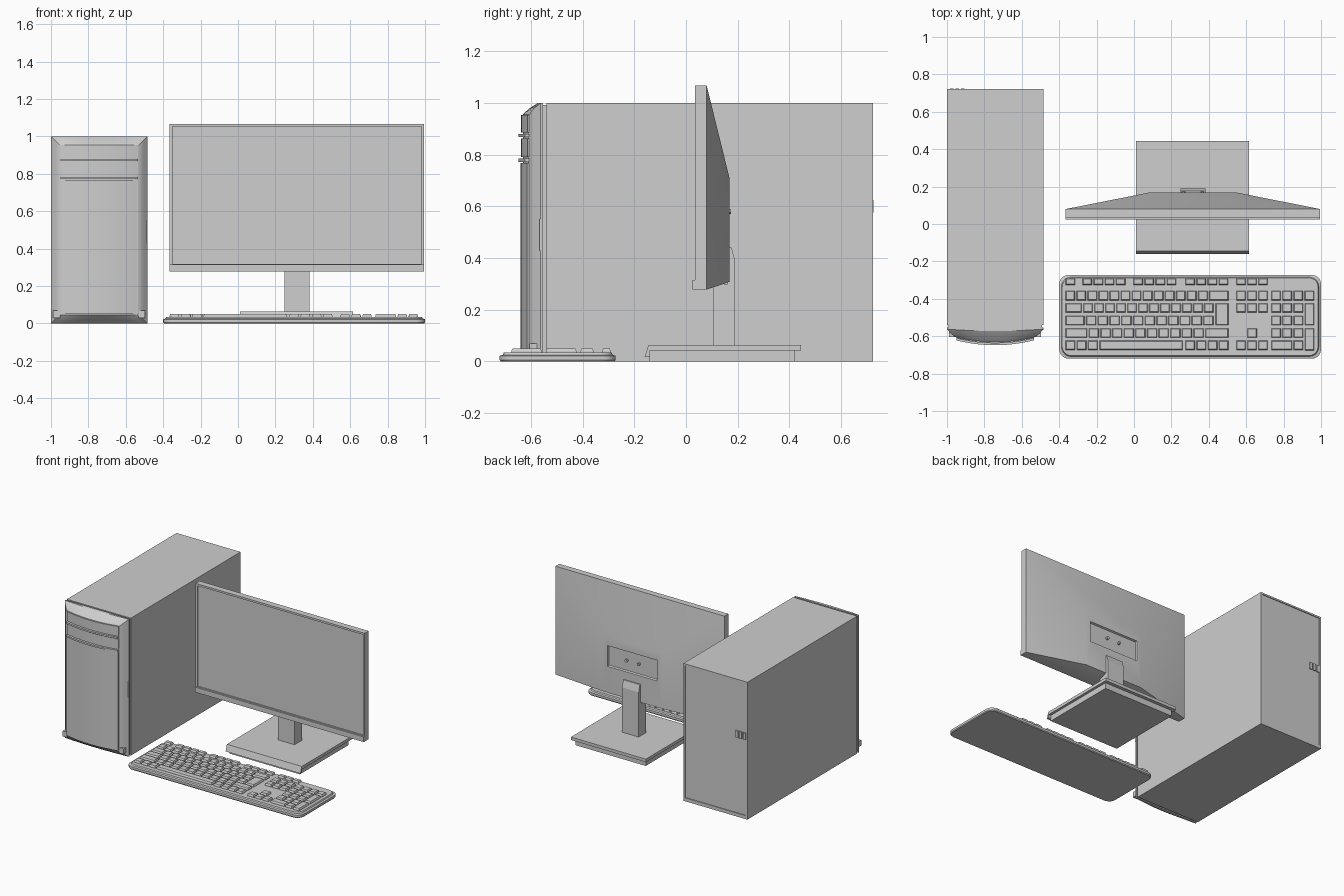
import bpy, bmesh, math

cube = bpy.data.objects.get("Cube")
if cube:
    bpy.data.objects.remove(cube, do_unlink=True)

grey = bpy.data.materials.new("light grey")
grey.use_nodes = True
grey.diffuse_color = (0.62, 0.62, 0.62, 1)
grey.node_tree.nodes["Principled BSDF"].inputs["Base Color"].default_value = (0.62, 0.62, 0.62, 1)


def add_loft(bm, rings, caps=True):
    """Skin a list of equally long rings of points."""
    loops = [[bm.verts.new(p) for p in ring] for ring in rings]
    n = len(loops[0])
    for a, b in zip(loops, loops[1:]):
        for i in range(n):
            j = (i + 1) % n
            bm.faces.new((a[i], a[j], b[j], b[i]))
    if caps:
        bm.faces.new(loops[0][::-1])
        bm.faces.new(loops[-1])
    return loops


def finish(name, bm, smooth=False):
    bmesh.ops.recalc_face_normals(bm, faces=bm.faces)
    mesh = bpy.data.meshes.new(name)
    bm.to_mesh(mesh)
    bm.free()
    mesh.materials.append(grey)
    obj = bpy.data.objects.new(name, mesh)
    bpy.context.collection.objects.link(obj)
    if smooth:
        bpy.ops.object.select_all(action='DESELECT')
        obj.select_set(True)
        bpy.context.view_layer.objects.active = obj
        bpy.ops.object.shade_smooth_by_angle(angle=math.radians(30))
    return obj


def loft(name, rings, smooth=False):
    bm = bmesh.new()
    add_loft(bm, rings)
    return finish(name, bm, smooth)


def rect_xy(x0, x1, y0, y1, z):
    return [(x0, y0, z), (x1, y0, z), (x1, y1, z), (x0, y1, z)]


def rect_xz(x0, x1, z0, z1, y):
    return [(x0, y, z0), (x1, y, z0), (x1, y, z1), (x0, y, z1)]


def box(name, x0, x1, y0, y1, z0, z1):
    return loft(name, [rect_xy(x0, x1, y0, y1, z0), rect_xy(x0, x1, y0, y1, z1)])


# ---- Tower case ----
L, R = -1.0, -0.485
MID = (L + R) / 2
loft("tower_case", [rect_xz(L, R, 0, 1, -0.54), rect_xz(L, R, 0, 1, 0.722),
                    rect_xz(L + .012, R - .012, .025, .988, 0.722),
                    rect_xz(L + .012, R - .012, .025, .988, 0.716)])
box("bezel_seam", L + .008, R - .008, -0.556, -0.538, .008, .992)

# Latch of three small tabs on the back
for i in range(3):
    x = -0.985 + i * 0.03
    box("rear_latch_tab", x, x + 0.02, 0.71, 0.724, 0.575, 0.625)

STEPS = 14


def arc(x0, x1, y, bulge):
    """Points along a forward-bowed front edge."""
    pts = []
    for i in range(STEPS + 1):
        t = 2 * i / STEPS - 1
        pts.append(((x0 + x1) / 2 + t * (x1 - x0) / 2, y - bulge * (1 - t * t)))
    return pts


# Bowed, chamfered bezel
rings = []
for inset, y, bulge in ((0, -.553, 0), (0, -.562, .01), (.022, -.588, .018), (.045, -.605, .026)):
    edge = arc(L + inset, R - inset, y, bulge)
    rings.append([(x, yy, inset) for x, yy in edge] + [(x, yy, 1 - inset) for x, yy in edge[::-1]])
bm = bmesh.new()
loops = add_loft(bm, rings, caps=False)
for loop in (loops[0], loops[-1]):
    for i in range(STEPS):
        bm.faces.new((loop[i], loop[i + 1], loop[-2 - i], loop[-1 - i]))
finish("tower_bezel", bm, True)


def bowed_plate(name, z0, z1, y):
    edge = arc(-0.95, -0.535, y, .026)
    outline = edge + [(x, -0.59) for x, _ in edge[::-1]]
    loft(name, [[(x, yy, z) for x, yy in outline] for z in (z0, z1)], True)


bowed_plate("upper_drive_cover", 0.885, 0.952, -0.612)
bowed_plate("lower_drive_cover", 0.79, 0.862, -0.612)
bowed_plate("front_panel", 0.05, 0.768, -0.614)
for z in (0.868, 0.772):
    bowed_plate("drive_lip", z, z + 0.012, -0.622)
for x in (L + .03, R - .03):
    box("bezel_foot", x - .018, x + .018, -0.605, -0.56, .03, .07)
box("side_grip", R - .02, R + .002, -0.566, -0.556, 0.43, 0.55)

# ---- Monitor ----
ML, MR, MB, MT = -0.365, 0.995, 0.278, 1.066
MC = (ML + MR) / 2
loft("monitor_housing", [
    rect_xz(ML + .014, MR - .014, .318, MT - .014, .044),
    rect_xz(ML + .014, MR - .014, .318, MT - .014, .035),
    rect_xz(ML, MR, MB, MT, .035),
    rect_xz(ML, MR, MB, MT, .08),
    rect_xz(MC - .235, MC + .235, .308, .71, .168),
    rect_xz(MC - .2, MC + .2, .5, .65, .168),
    rect_xz(MC - .195, MC + .195, .505, .645, .156)], True)
box("monitor_chin", ML, MR, .025, .045, MB, .315)
for side in (-1, 1):
    bm = bmesh.new()
    ring = [(MC + side * .05 + .01 * math.cos(a * math.tau / 12), .58 + .01 * math.sin(a * math.tau / 12))
            for a in range(12)]
    add_loft(bm, [[(x, y, z) for x, z in ring] for y in (.15, .173)])
    finish("mount_screw", bm, True)

# Stand neck, side profile extruded across its width
neck = [(.105, .05), (.19, .05), (.19, .39), (.176, .44), (.16, .44), (.16, .3), (.105, .3)]
loft("stand_neck", [[(x, y, z) for y, z in neck] for x in (MC - .067, MC + .067)])

# Stand base: plate with turned-down front lip over a smaller foot
plate = [(-.16, .018), (-.145, .064), (.445, .064), (.445, .042), (-.14, .042), (-.14, .018)]
loft("stand_plate", [[(x, y, z) for y, z in plate] for x in (.012, .615)])
box("stand_foot", .03, .597, -0.141, .42, 0, .045)

# ---- Keyboard ----


def round_rect(inset, z, r=.05):
    x0, x1, y0, y1 = -.4 + inset, 1 - inset, -.72 + inset, -.272 - inset
    pts = []
    for k, (cx, cy) in enumerate(((x1 - r, y1 - r), (x0 + r, y1 - r), (x0 + r, y0 + r), (x1 - r, y0 + r))):
        for s in range(6):
            a = (k + s / 5) * math.pi / 2
            pts.append((cx + r * math.cos(a), cy + r * math.sin(a), z))
    return pts


loft("keyboard_body", [round_rect(.004, 0), round_rect(0, .006), round_rect(0, .022),
                       round_rect(.012, .026), round_rect(.016, .035)], True)

keys = bmesh.new()
P, G = .0605, .009          # key pitch and gap
ROWS = [-.291, -.358, -.424, -.491, -.558, -.624]   # far edge of each row
X0, NAV, PAD, END = -.366, .548, .734, .505


def key(x0, x1, row, depth=.05):
    y1 = ROWS[row]
    y0 = y1 - depth
    add_loft(keys, [rect_xy(x0, x1, y0, y1, .033), rect_xy(x0, x1, y0, y1, .041),
                    rect_xy(x0 + .004, x1 - .004, y0 + .005, y1 - .004, .05)])


def run(x0, x1, count, row, depth=.05):
    step = (x1 - x0 + G) / count
    for i in range(count):
        key(x0 + i * step, x0 + (i + 1) * step - G, row, depth)


# Function row in groups of four
key(X0, X0 + P - G, 0, .034)
for x in (-.275, -.003, .275):
    run(x, x + 4 * P - G * 1.5, 4, 0, .034)
# Letter block
run(X0, .393, 13, 1)
key(.402, END, 1)
key(X0, -.28, 2)
run(-.271, .425, 12, 2)
key(X0, -.265, 3)
run(-.256, .425, 11, 3)
key(.436, END, 2, .117)
key(X0, -.25, 4)
run(-.241, .372, 10, 4)
key(.381, END, 4)
run(X0, -.195, 3, 5)
key(-.184, .26, 5)
run(.275, END, 4, 5)
# Navigation cluster and arrows
run(NAV, .714, 3, 0, .034)
for row in (1, 2, 5):
    run(NAV, .714, 3, row)
key(.606, .657, 4)
# Number pad
run(PAD, .963, 4, 1)
for row in (2, 3, 4):
    run(PAD, .904, 3, row)
key(PAD, .845, 5)
key(.854, .904, 5)
for row in (2, 4):
    key(.914, .963, row, .117)
finish("keyboard_keys", keys)
